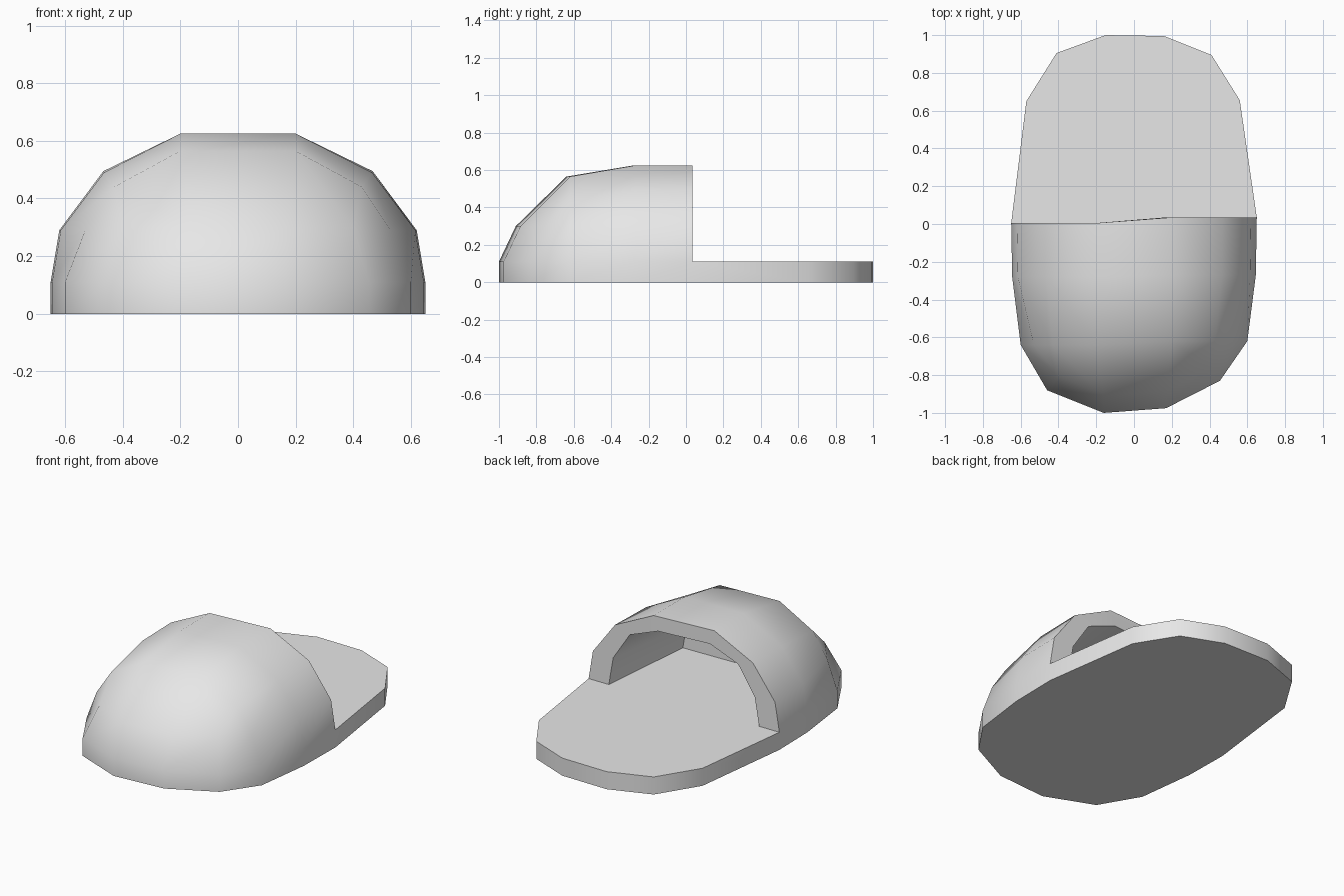
import bpy, bmesh, math

cube = bpy.data.objects.get("Cube")
if cube:
    bpy.data.objects.remove(cube)

SOLE = 0.11  # sole thickness
bm = bmesh.new()


def face(*points):
    unique = list(dict.fromkeys(points))
    bm.faces.new([bm.verts.new(p) for p in unique])


def loft(a, b):
    for i in range(len(a) - 1):
        face(a[i], a[i + 1], b[i + 1], b[i])


def arch(half, y_neg, y_pos):
    """Arch from the -x foot over to the +x foot, from a half profile of (x, z)."""
    return ([(-x, y_neg, z) for x, z in half]
            + [(x, y_pos, z) for x, z in reversed(half)])


# Outer arches of the upper, from the opening towards the toe
opening = arch([(.65, 0), (.65, SOLE), (.62, .29), (.467, .495), (.2, .625)], .005, .035)
middle = arch([(.645, 0), (.645, SOLE), (.615, .29), (.465, .49), (.2, .625)], -.28, -.27)
front = arch([(.6, 0), (.6, SOLE), (.53, .29), (.43, .44), (.2, .565)], -.64, -.62)

# Toe columns, each from the ground up
columns = []
for x, y, top_x, top_y in [(-.46, -.88, -.40, -.80), (-.16, -1, -.16, -.91),
                           (.17, -.975, .17, -.885), (.455, -.83, .40, -.76)]:
    columns.append([(x, y, 0), (x, y, SOLE), (top_x, top_y, .3)])
tops = [c[2] for c in columns]
toe = columns[0] + [tops[0], tops[1], tops[2], tops[3]] + columns[3][::-1]

for a, b in [(opening, middle), (middle, front), (front, toe)]:
    loft(a, b)
for a, b in zip(columns, columns[1:]):
    loft(a, b)

# Heel wall of the sole
heel = [(-.57, .65), (-.41, .905), (-.15, 1), (.16, .995), (.41, .895), (.56, .655)]
heel_low = [opening[0]] + [(x, y, 0) for x, y in heel] + [opening[-1]]
heel_high = [opening[1]] + [(x, y, SOLE) for x, y in heel] + [opening[-2]]
loft(heel_low, heel_high)

# Foot cavity: rim, tunnel and end wall
inner = [(.51, SOLE), (.48, .285), (.365, .46), (.17, .535)]
rim = arch(inner, .005, .035)
end = arch([(x * .88, SOLE + (z - SOLE) * .88) for x, z in inner], -.63, -.61)
loft(opening[1:-1], rim)
loft(rim, end)
face(*end)

# Insole and underside
face(*heel_high, rim[-1], end[-1], end[0], rim[0])
face(*heel_low, middle[-1], front[-1], *[c[0] for c in columns[::-1]],
     front[0], middle[0])

bmesh.ops.remove_doubles(bm, verts=bm.verts, dist=1e-4)
bmesh.ops.recalc_face_normals(bm, faces=bm.faces)
mesh = bpy.data.meshes.new("slipper")
bm.to_mesh(mesh)
bm.free()

# Plain grey material
grey = bpy.data.materials.new("light_grey")
grey.use_nodes = True
colour = (.8, .8, .8, 1)
grey.diffuse_color = colour
grey.node_tree.nodes["Principled BSDF"].inputs["Base Color"].default_value = colour
mesh.materials.append(grey)

slipper = bpy.data.objects.new("slipper", mesh)
bpy.context.collection.objects.link(slipper)
bpy.context.view_layer.objects.active = slipper
slipper.select_set(True)
bpy.ops.object.shade_smooth_by_angle(angle=math.radians(55))
